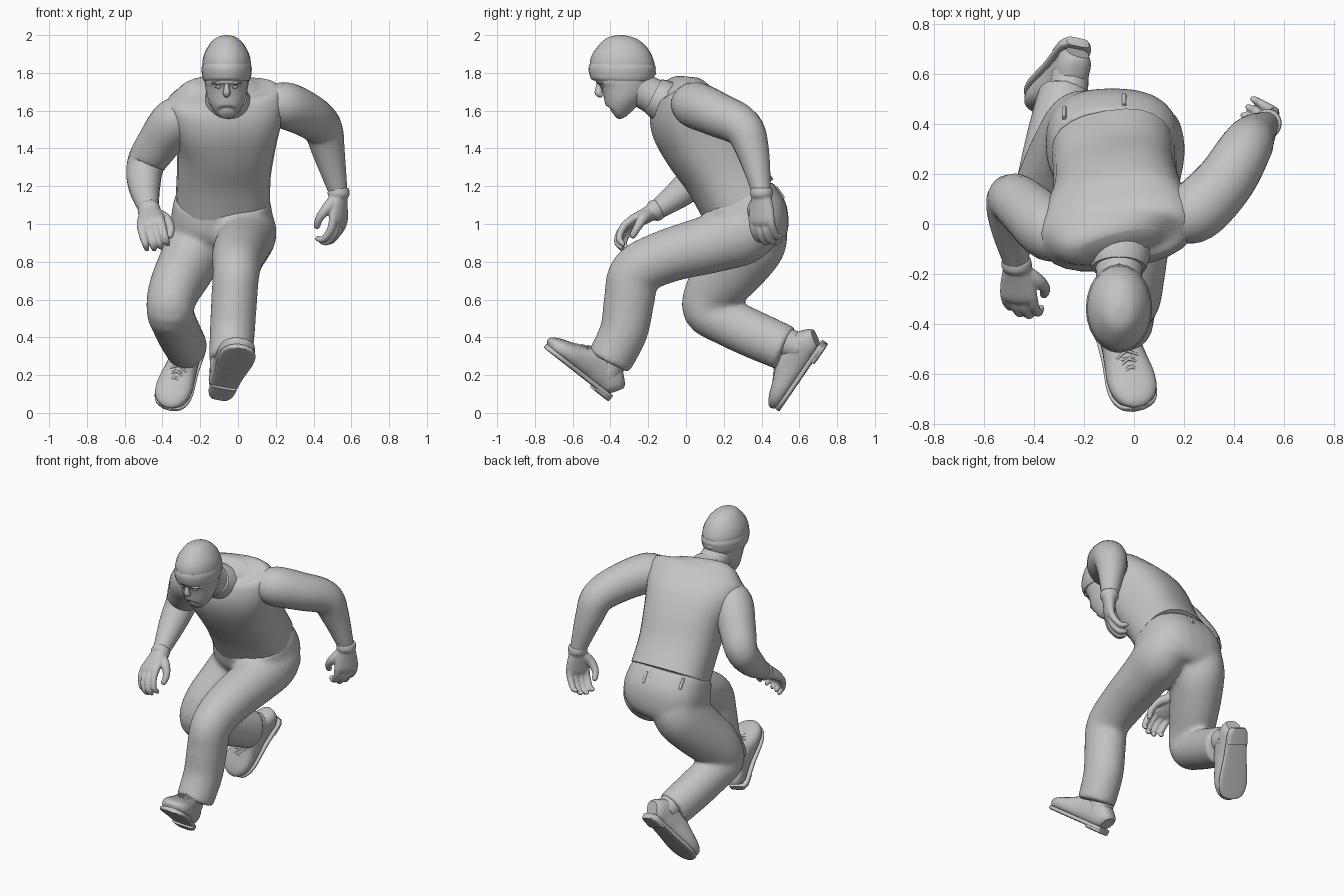
import bpy, bmesh, math
from mathutils import Vector, Matrix

if "Cube" in bpy.data.objects:
    bpy.data.objects.remove(bpy.data.objects["Cube"])

grey = bpy.data.materials.new("plain grey")
grey.use_nodes = True
grey.diffuse_color = (0.55, 0.55, 0.55, 1)
grey.node_tree.nodes["Principled BSDF"].inputs["Base Color"].default_value = grey.diffuse_color


def finish(bm, name, matrix=None):
    """Turn a bmesh into a smooth shaded grey object."""
    if matrix:
        bm.transform(matrix)
    bmesh.ops.recalc_face_normals(bm, faces=bm.faces)
    mesh = bpy.data.meshes.new(name)
    bm.to_mesh(mesh)
    bm.free()
    mesh.materials.append(grey)
    obj = bpy.data.objects.new(name, mesh)
    bpy.context.collection.objects.link(obj)
    bpy.ops.object.select_all(action='DESELECT')
    obj.select_set(True)
    bpy.context.view_layer.objects.active = obj
    bpy.ops.object.shade_smooth_by_angle(angle=math.radians(50))
    return obj


def spline(rows, steps):
    """Catmull-Rom interpolation of whole ring rows."""
    rows = [Vector(r) for r in rows]
    out = []
    for i in range(len(rows) - 1):
        a, b, c, d = rows[max(i - 1, 0)], rows[i], rows[i + 1], rows[min(i + 2, len(rows) - 1)]
        for k in range(steps):
            t = k / steps
            out.append(b + (c - a) * (t / 2) + (a * 2 - b * 5 + c * 4 - d) * (t * t / 2)
                       + (b * 3 - a - c * 3 + d) * (t ** 3 / 2))
    return out + [rows[-1]]


def loft(name, rows, side=(1, 0, 0), square=1.0, matrix=None, sides=24, steps=5):
    """Skin rings of (x, y, z, half width, half depth) along a smooth path."""
    rings = spline(rows, steps)
    bm = bmesh.new()
    loops = []
    for i, r in enumerate(rings):
        tangent = (rings[min(i + 1, len(rings) - 1)] - rings[max(i - 1, 0)]).to_3d().normalized()
        across = Vector(side)
        across = (across - tangent * across.dot(tangent)).normalized()
        front = tangent.cross(across)
        loop = []
        for k in range(sides):
            c, s = math.cos(math.tau * k / sides), math.sin(math.tau * k / sides)
            c, s = (math.copysign(abs(v) ** square, v) for v in (c, s))
            loop.append(bm.verts.new(Vector(r[:3]) + across * r[3] * c + front * r[4] * s))
        loops.append(loop)
    for a, b in zip(loops, loops[1:]):
        for k in range(sides):
            n = (k + 1) % sides
            bm.faces.new((a[k], a[n], b[n], b[k]))
    bm.faces.new(loops[0])
    bm.faces.new(loops[-1])
    return finish(bm, name, matrix)


def tube(name, points, radii, **options):
    return loft(name, [(*p, r, r) for p, r in zip(points, radii)], **options)


def ball(name, centre, size):
    bm = bmesh.new()
    bmesh.ops.create_uvsphere(bm, u_segments=16, v_segments=10, radius=1)
    return finish(bm, name, Matrix.Translation(centre) @ Matrix.Diagonal((*size, 1)))


def fuse(name, parts, voxel, rounds):
    """Join overlapping parts into one continuous skin."""
    bpy.ops.object.select_all(action='DESELECT')
    for p in parts:
        p.select_set(True)
    bpy.context.view_layer.objects.active = parts[0]
    bpy.ops.object.join()
    obj = parts[0]
    obj.name = name
    remesh = obj.modifiers.new("skin", 'REMESH')
    remesh.mode = 'VOXEL'
    remesh.voxel_size = voxel
    remesh.use_smooth_shade = True
    relax = obj.modifiers.new("relax", 'SMOOTH')
    relax.iterations = rounds


def frame(origin, forward, up):
    """Local x is sideways, y is up and z is forward."""
    f = Vector(forward).normalized()
    s = f.cross(Vector(up)).normalized()
    return Matrix.Translation(origin) @ Matrix((s, s.cross(f), f)).transposed().to_4x4()


# Sleeveless top
loft("vest", [(-.08, .28, 1.125, .248, .208), (-.075, .19, 1.27, .247, .2),
              (-.065, .1, 1.42, .262, .215), (-.065, .015, 1.56, .3, .205),
              (-.065, -.035, 1.665, .31, .155), (-.065, -.065, 1.715, .25, .105),
              (-.06, -.085, 1.74, .15, .06)], side=(.97, .17, .07), square=.8)
loft("vest_collar", [(-.06, -.11, 1.645, .13, .115), (-.06, -.15, 1.667, .118, .106),
                     (-.06, -.175, 1.68, .108, .096)])

# Trousers
pelvis = loft("pelvis", [(-.085, .27, 1.14, .25, .205), (-.085, .32, 1.03, .27, .225),
                         (-.085, .355, .94, .25, .195), (-.08, .36, .88, .17, .12)], square=.8)
front_leg = loft("front_leg", [(.045, .4, 1.02, .14, .14), (.045, .3, .955, .16, .17),
                               (.03, .15, .9, .15, .157), (0, -.1, .83, .14, .142),
                               (-.01, -.265, .745, .125, .138), (-.02, -.3, .6, .122, .135),
                               (-.03, -.33, .43, .12, .128), (-.04, -.41, .27, .115, .122)])
rear_leg = loft("rear_leg", [(-.19, .39, 1.01, .15, .15), (-.21, .355, .91, .165, .18),
                             (-.27, .265, .785, .155, .172), (-.34, .145, .645, .137, .152),
                             (-.36, .105, .54, .125, .122), (-.34, .22, .48, .12, .127),
                             (-.31, .36, .415, .118, .127), (-.27, .53, .34, .112, .122)])
fuse("trousers", [pelvis, front_leg, rear_leg], .014, 12)
for x, y in ((-.28, .425), (-.04, .475)):
    tube("belt_loop", [(x, y, 1.195), (x, y + .042, 1.135)], (.009, .009), sides=8)


# Bare arms
tube("left_arm", [(.15, .01, 1.63), (.24, .045, 1.63), (.36, .165, 1.58), (.445, .3, 1.51),
                  (.48, .355, 1.38), (.53, .4, 1.17)],
     (.085, .122, .118, .106, .086, .05), side=(.8, -.55, 0))
tube("right_arm", [(-.25, -.05, 1.6), (-.33, -.03, 1.55), (-.42, .05, 1.43), (-.49, .1, 1.31),
                   (-.495, 0, 1.19), (-.47, -.16, 1.07)],
     (.085, .122, .115, .1, .083, .05), side=(1, .5, 0))


# Gloved hands with curled fingers
def glove(name, origin, forward, palm, thumb):
    m = frame(origin, forward, palm)
    parts = [loft("palm", [(0, 0, -.01, .05, .045), (0, 0, .07, .07, .037),
                           (0, 0, .14, .078, .03), (0, .005, .165, .06, .02)], matrix=m),
             loft("cuff", [(0, 0, -.03, .058, .054), (0, 0, 0, .062, .058),
                           (0, 0, .02, .055, .05)], matrix=m)]
    for i in range(4):
        x = thumb * (.057 - .038 * i)
        reach = (0, .015, .01, -.015)[i]
        parts.append(tube("finger", [(x, 0, .13), (x, .015, .19 + reach), (x, .06, .24 + reach),
                                     (x, .1, .235 + reach), (x, .105, .23 + reach)],
                          (.021, .021, .018, .014, .006), matrix=m, sides=12))
    parts.append(tube("thumb", [(thumb * .03, .01, .03), (thumb * .075, .03, .08),
                                (thumb * .09, .065, .13), (thumb * .075, .09, .175),
                                (thumb * .073, .092, .18)],
                      (.03, .029, .022, .017, .007), matrix=m, sides=12))
    fuse(name, parts, .0065, 3)


glove("left_glove", (.533, .4, 1.16), (.0, 0, -1), (-.85, .52, 0), -1)
glove("right_glove", (-.47, -.165, 1.07), (.06, -.87, -.46), (.3, .28, -.9), 1)


# Laced shoes: upper, sole, heel and laces
def shoe(name, origin, forward, up):
    m = frame(origin, forward, up)
    stations = [(.0, .045, .1), (.03, .065, .135), (.1, .072, .18), (.18, .078, .175), (.25, .088, .14),
                (.32, .097, .112), (.38, .092, .092), (.425, .068, .07), (.443, .03, .045)]
    loft(name + "_upper", [(0, h / 2 + .008, z, w, h / 2) for z, w, h in stations],
         square=.8, matrix=m)
    loft(name + "_sole", [(0, .014, z, w + .002, .014) for z, w, h in stations],
         square=.5, matrix=m)
    loft(name + "_heel", [(0, .005, z, w, .018) for z, w, h in stations[:3]],
         square=.5, matrix=m)
    tube(name + "_ankle", [(0, .1, .09), (0, .2, .12)], (.075, .08), matrix=m)
    for i in range(4):
        z = .21 + .03 * i
        top = .172 - .016 * i
        for s in (-1, 1):
            tube(name + "_lace", [(-.045 * s, top - .012, z), (0, top, z + .014),
                                  (.045 * s, top - .022, z + .03)],
                 (.006, .006, .006), side=(0, 0, 1), matrix=m, sides=8)


shoe("front_shoe", (-.1, -.412, .077), (.27, -.76, .595), (0, .62, .78))
shoe("rear_shoe", (-.225, .735, .36), (-.34, -.54, -.79), (0, -.82, .57))

# Head and neck
tube("neck", [(-.06, -.1, 1.64), (-.06, -.19, 1.685), (-.06, -.29, 1.74)], (.105, .093, .093))
loft("head", [(-.06, -.385, 1.582, .03, .025), (-.06, -.37, 1.598, .064, .06),
              (-.06, -.35, 1.65, .095, .092), (-.06, -.33, 1.72, .112, .138),
              (-.06, -.33, 1.78, .118, .15), (-.06, -.335, 1.86, .11, .145)])
loft("nose", [(-.06, -.455, 1.755, .011, .014), (-.06, -.46, 1.72, .014, .019),
              (-.06, -.46, 1.694, .02, .022), (-.06, -.44, 1.68, .013, .013)], sides=12)
ball("upper_lip", (-.06, -.418, 1.651), (.03, .014, .006))
ball("lower_lip", (-.06, -.413, 1.638), (.026, .014, .007))
for s in (-1, 1):
    ball("eye", (-.06 + s * .044, -.443, 1.725), (.017, .01, .007))
    ball("brow", (-.06 + s * .045, -.45, 1.748), (.036, .022, .009))

# Knitted hat with a folded brim
loft("hat", [(-.06, -.338, 1.81, .126, .168), (-.06, -.338, 1.86, .128, .17),
             (-.06, -.336, 1.91, .115, .15), (-.06, -.334, 1.96, .084, .11),
             (-.06, -.332, 1.988, .05, .066), (-.06, -.331, 2, .006, .008)])
loft("hat_brim", [(-.06, -.337, 1.758, .12, .155), (-.06, -.337, 1.775, .128, .168),
                  (-.06, -.338, 1.82, .133, .178), (-.06, -.338, 1.846, .128, .172)])
for drop in (0, .04):
    tube("hat_fold", [(-.16, -.27, 1.815 - drop), (-.06, -.178, 1.8 - drop), (.04, -.27, 1.815 - drop)],
         (.012, .02, .012), side=(0, 0, 1), sides=12)
